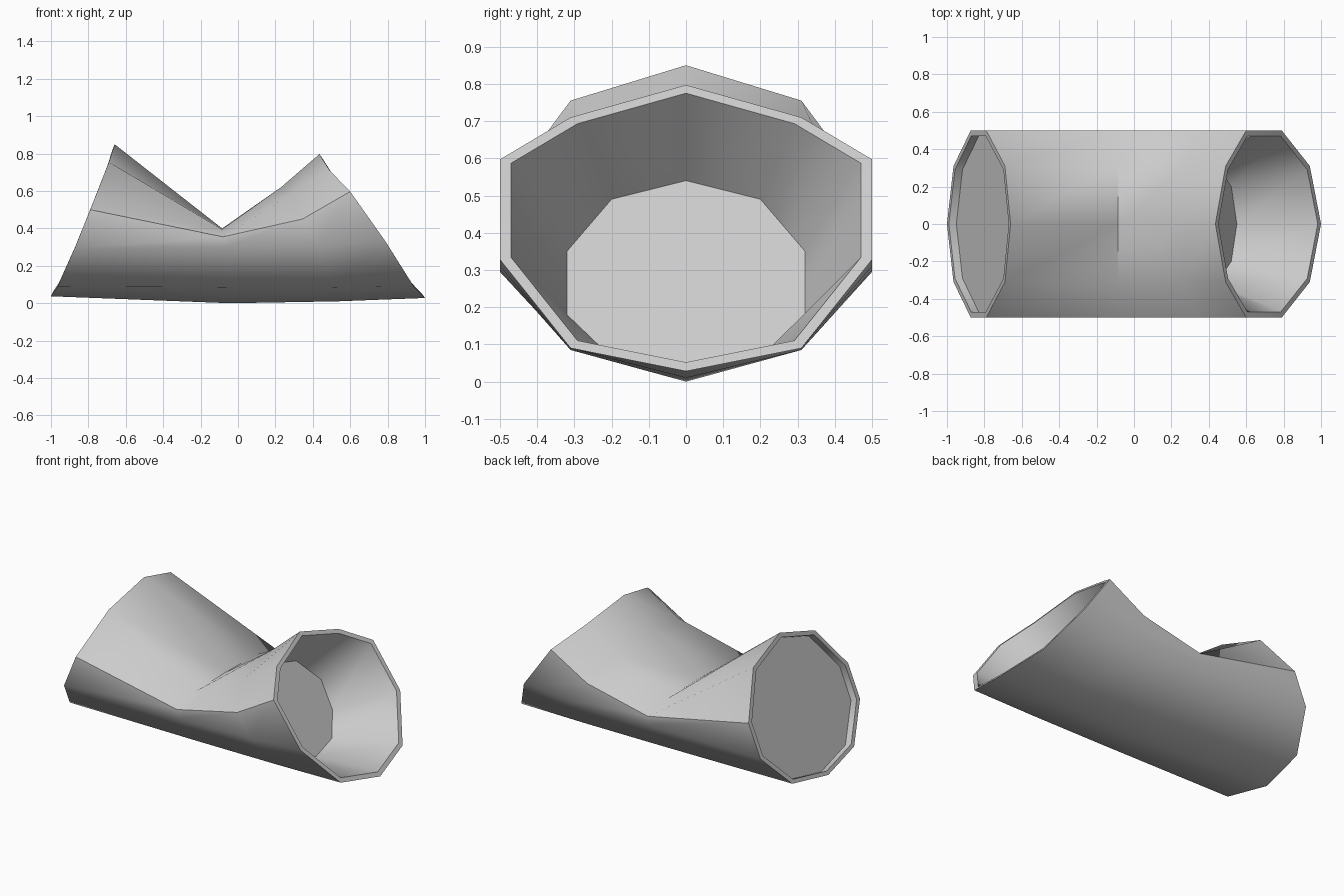
import bpy, bmesh, math
from mathutils import Vector

if "Cube" in bpy.data.objects:
    bpy.data.objects.remove(bpy.data.objects["Cube"])

YS = (0, .31, .5, .5, .31, 0)  # half widths of a ten-sided ring, top to bottom


def ring(xz, ys=YS):
    half = [Vector((x, y, z)) for (x, z), y in zip(xz, ys)]
    return half + [Vector((p.x, -p.y, p.z)) for p in reversed(half[1:-1])]


def inset(points, f, shift=(0, 0, 0)):
    c = sum(points, Vector()) / len(points)
    return [c + (p - c) * f + Vector(shift) for p in points]


# Outer shell sections from the left mouth to the right mouth
left = ring([(-.66, .85), (-.69, .755), (-.79, .5), (-.873, .295), (-.965, .09), (-1, .037)])
middle = ring([(-.085, .40), (-.085, .395), (-.08, .355), (-.07, .30), (-.05, .085), (-.04, 0)])
bend = ring([(.23, .62), (.27, .575), (.345, .45), (.43, .31), (.5, .085), (.53, .01)])
right = ring([(.435, .797), (.49, .71), (.60, .597), (.79, .328), (.94, .09), (1, .028)])

# Shallow recessed cap on the left, deep tapered socket on the right
left_lip = inset(left, .94)
left_cap = inset(left, .94, (.04, 0, -.016))
right_lip = inset(right, .94)
socket = ring([(.24, .54), (.27, .49), (.36, .35), (.44, .18), (.52, .065), (.55, .035)],
              (0, .2, .32, .32, .2, 0))

bm = bmesh.new()
rings = [[bm.verts.new(p) for p in r]
         for r in (left_cap, left_lip, left, middle, bend, right, right_lip, socket)]
for a, b in zip(rings, rings[1:]):
    for i in range(10):
        j = (i + 1) % 10
        bm.faces.new((a[i], a[j], b[j], b[i]))
bm.faces.new(rings[0])
bm.faces.new(rings[-1])
bmesh.ops.recalc_face_normals(bm, faces=bm.faces)

mesh = bpy.data.meshes.new("bent_pipe")
bm.to_mesh(mesh)
bm.free()
pipe = bpy.data.objects.new("bent_pipe", mesh)
bpy.context.collection.objects.link(pipe)
bpy.context.view_layer.objects.active = pipe
pipe.select_set(True)
bpy.ops.object.shade_smooth_by_angle(angle=math.radians(50))
